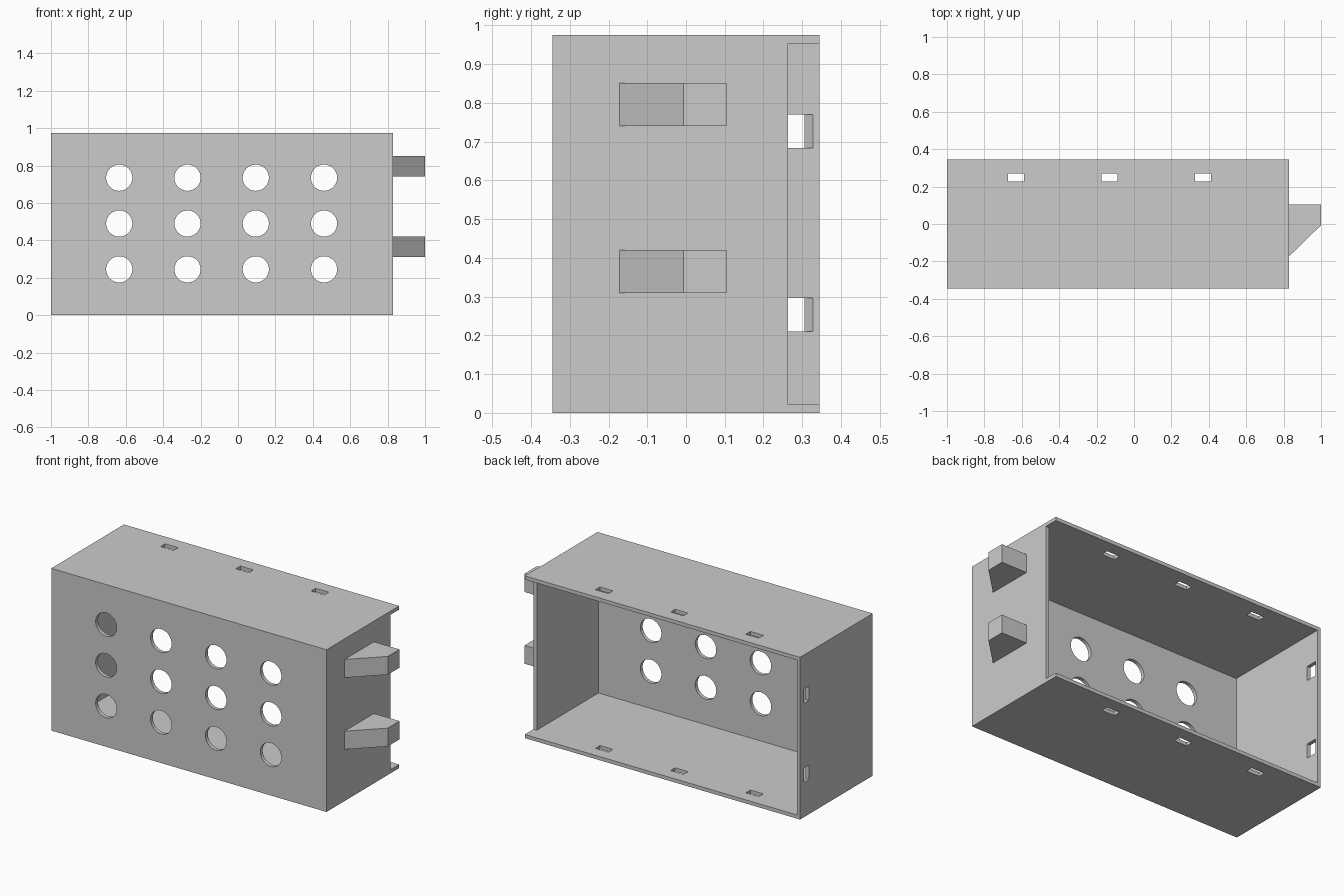
import bpy
import bmesh
from mathutils import Matrix, Vector

cube = bpy.data.objects.get("Cube")
if cube:
    bpy.data.objects.remove(cube, do_unlink=True)

grey = bpy.data.materials.new("light grey")
grey.use_nodes = True
colour = (0.6, 0.6, 0.6, 1)
grey.diffuse_color = colour
grey.node_tree.nodes["Principled BSDF"].inputs["Base Color"].default_value = colour

# Overall sizes
LEFT, RIGHT, DEPTH, HEIGHT, WALL = -1.0, 0.83, 0.345, 0.975, 0.022


def finish(bm, name):
    bmesh.ops.recalc_face_normals(bm, faces=bm.faces)
    mesh = bpy.data.meshes.new(name)
    bm.to_mesh(mesh)
    bm.free()
    mesh.materials.append(grey)
    obj = bpy.data.objects.new(name, mesh)
    bpy.context.collection.objects.link(obj)
    return obj


def prism(name, outline, z0, z1):
    """Extrude an x-y outline from z0 to z1."""
    bm = bmesh.new()
    face = bm.faces.new([bm.verts.new((x, y, z0)) for x, y in outline])
    top = bmesh.ops.extrude_face_region(bm, geom=[face])["geom"]
    bmesh.ops.translate(bm, vec=Vector((0, 0, z1 - z0)),
                        verts=[v for v in top if isinstance(v, bmesh.types.BMVert)])
    return finish(bm, name)


def box(name, x0, x1, y0, y1, z0, z1):
    return prism(name, [(x0, y0), (x1, y0), (x1, y1), (x0, y1)], z0, z1)


def cut(target, cutter):
    mod = target.modifiers.new("cut", "BOOLEAN")
    mod.operation = "DIFFERENCE"
    mod.solver = "EXACT"
    mod.object = cutter
    bpy.context.view_layer.objects.active = target
    bpy.ops.object.modifier_apply(modifier=mod.name)
    bpy.data.objects.remove(cutter, do_unlink=True)


# Open-backed box shell
shell = box("box_shell", LEFT, RIGHT, -DEPTH, DEPTH, 0, HEIGHT)
cut(shell, box("cavity", LEFT + WALL, RIGHT - WALL, -DEPTH + WALL, 1,
               WALL, HEIGHT - WALL))

# Shortened end wall on the latch side
cut(shell, box("end_notch", RIGHT - 0.1, RIGHT + 0.1, 0.263, 1, WALL, HEIGHT - WALL))

# Grid of round holes in the front wall
for x in (-0.635, -0.27, 0.095, 0.46):
    for z in (0.245, 0.49, 0.735):
        bm = bmesh.new()
        bmesh.ops.create_cone(bm, cap_ends=True, segments=48, radius1=0.07,
                              radius2=0.07, depth=0.2,
                              matrix=Matrix.Translation((x, -DEPTH, z))
                              @ Matrix.Rotation(1.5707963, 4, "X"))
        cut(shell, finish(bm, "round_hole"))

# Slots through the top and bottom walls
for x in (-0.63, -0.13, 0.37):
    cut(shell, box("slot", x - 0.043, x + 0.043, 0.227, 0.27, -0.1, HEIGHT + 0.1))

# Chamfered catch slots in the plain end wall
outer, inner = LEFT - WALL, LEFT + 2 * WALL
catch = [(outer, 0.26), (inner, 0.26), (inner, 0.306 + 2 * WALL), (outer, 0.306 - WALL)]
for z in (0.253, 0.727):
    cut(shell, prism("catch_slot", catch, z - 0.043, z + 0.043))

# Wedge hooks on the latch side
hook = [(RIGHT, -0.172), (1, -0.006), (1, 0.105), (RIGHT, 0.105)]
for name, z in (("lower_hook", 0.365), ("upper_hook", 0.796)):
    prism(name, hook, z - 0.055, z + 0.055)
